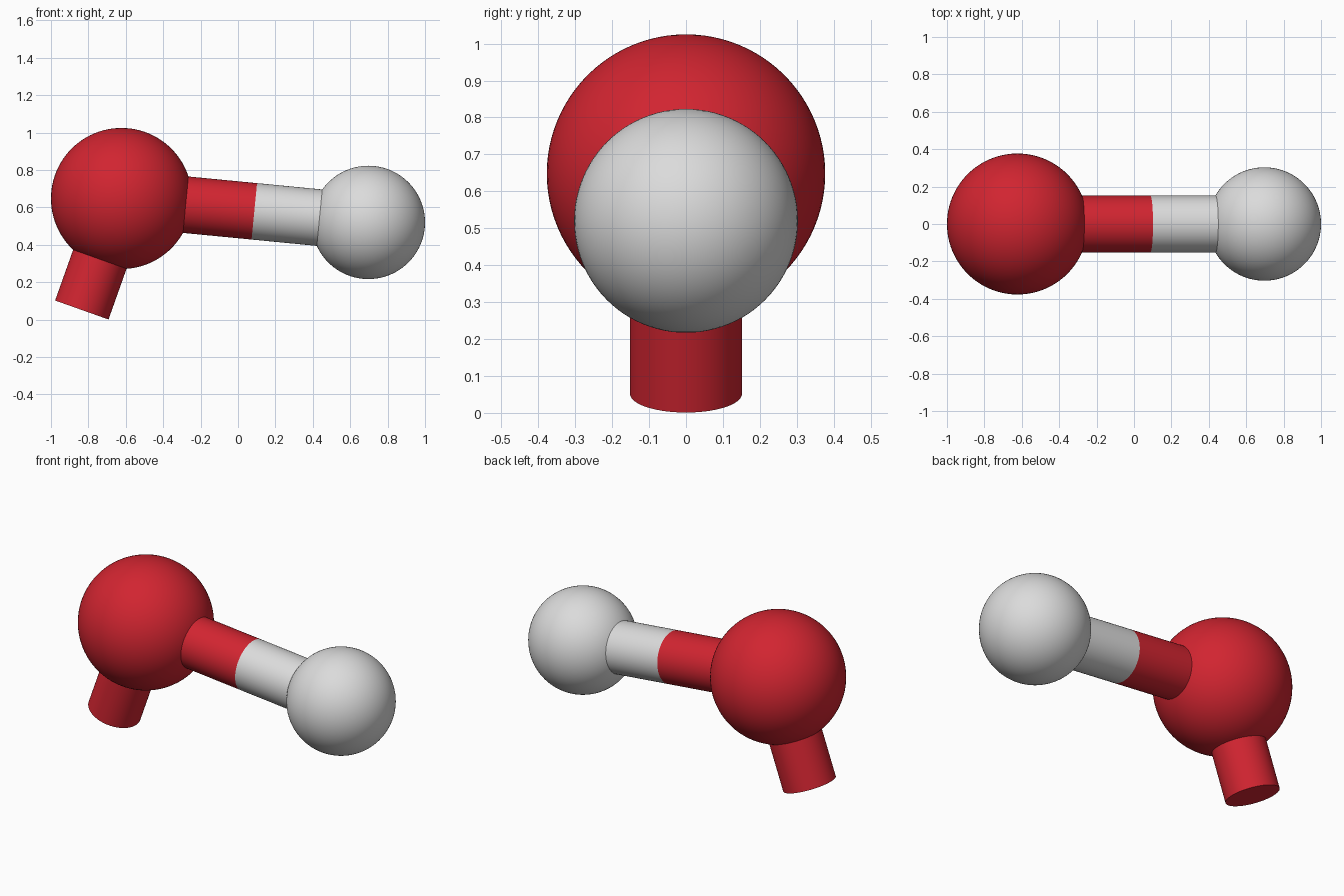
import bpy
import math
from mathutils import Vector

if "Cube" in bpy.data.objects:
    bpy.data.objects.remove(bpy.data.objects["Cube"])


def material(name, rgb):
    m = bpy.data.materials.new(name)
    m.diffuse_color = (*rgb, 1)
    m.use_nodes = True
    m.node_tree.nodes["Principled BSDF"].inputs["Base Color"].default_value = m.diffuse_color
    return m


red = material("red", (0.64, 0.018, 0.030))
white = material("light grey", (0.71, 0.71, 0.71))


def finish(name, mat):
    ob = bpy.context.object
    ob.name = name
    ob.data.materials.append(mat)
    bpy.ops.object.shade_smooth_by_angle(angle=math.radians(35))


def ball(name, centre, radius, mat):
    bpy.ops.mesh.primitive_uv_sphere_add(segments=96, ring_count=48, radius=radius, location=centre)
    finish(name, mat)


def rod(name, start, end, mat, radius=0.1515):
    d = end - start
    bpy.ops.mesh.primitive_cylinder_add(
        vertices=96, radius=radius, depth=d.length, location=(start + end) / 2,
        rotation=d.to_track_quat('Z', 'Y').to_euler())
    finish(name, mat)


big = Vector((-0.623, 0, 0.648))
small = Vector((0.697, 0, 0.520))
split = big.lerp(small, 0.538)  # where the bond changes colour

# Two atoms
ball("large_ball", big, 0.377, red)
ball("small_ball", small, 0.303, white)

# Two-tone bond between them
rod("bond_red_half", big, split, red)
rod("bond_grey_half", split, small, white)

# Open bond stub below the large ball
rod("bond_stub", big, big + Vector((-0.335, 0, -0.942)) * 0.633, red)
